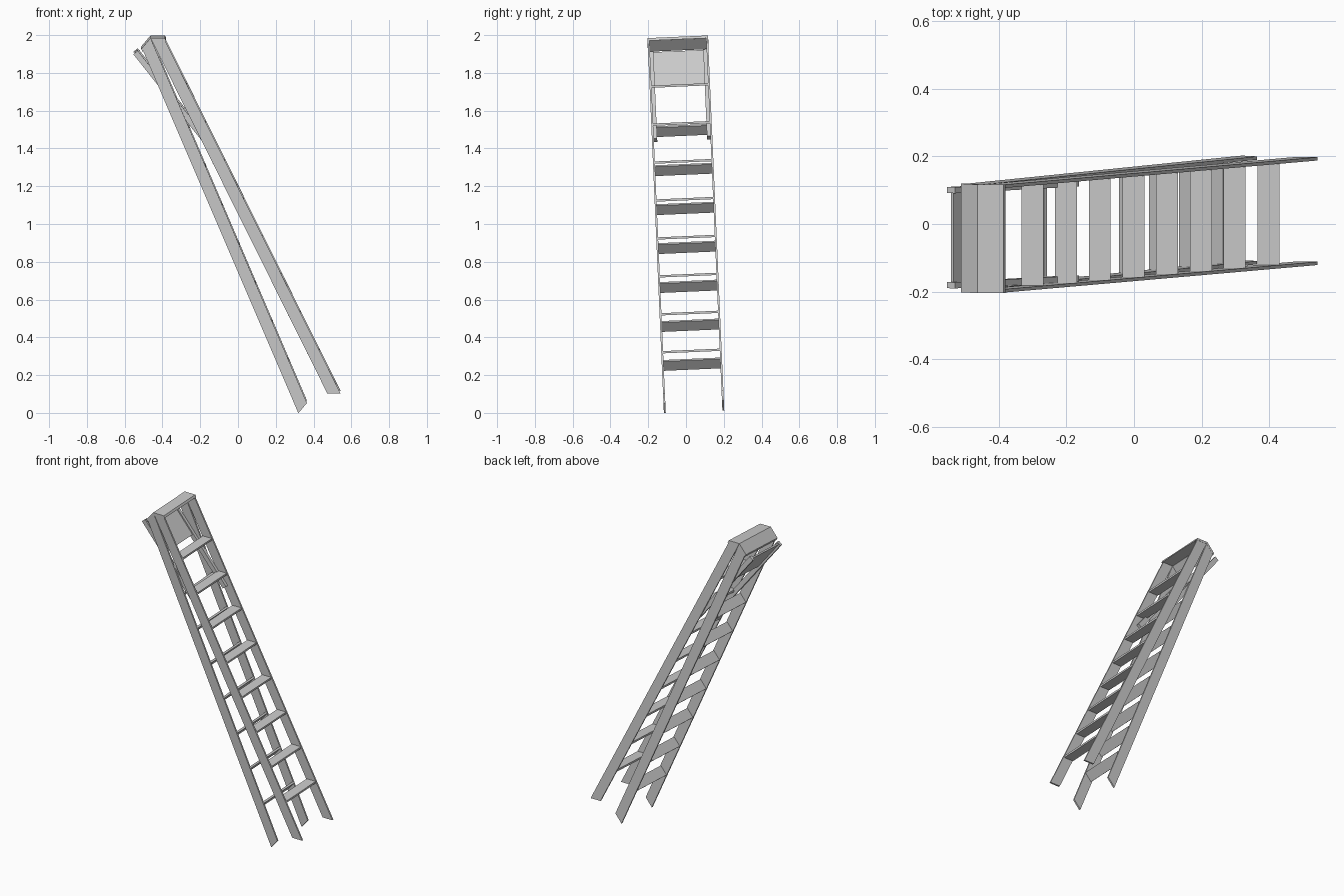
import bpy
import bmesh
import math
from mathutils import Matrix, Vector

cube = bpy.data.objects.get("Cube")
if cube:
    bpy.data.objects.remove(cube, do_unlink=True)

metal = bpy.data.materials.new("light_grey_metal")
metal.use_nodes = True
grey = (0.6, 0.6, 0.6, 1)
metal.diffuse_color = grey
metal.node_tree.nodes["Principled BSDF"].inputs["Base Color"].default_value = grey

HALF = 0.16        # half width of the ladder
RAIL = 0.01        # rail thickness
WIDE = 0.07        # rail depth along the foot
DEPTH = 1.884      # vertical length of a section
SLOPE = 0.497      # rail run per unit of drop
HINGE = Vector((-0.463, 0, 1.993))

# Whole ladder tips slightly sideways
LEAN = Matrix.Translation((0, 0.043, 0)) @ Matrix.Rotation(math.radians(2.5), 4, "X")
FRONT = Matrix.Translation(HINGE)
# Rear section mirrors the front one and is folded up against it
REAR = FRONT @ Matrix.Rotation(math.radians(-49.6), 4, "Y") @ Matrix.Scale(-1, 4, (1, 0, 0))


def slab(name, profile, y0, y1, frame):
    """Extrude an (x, z) profile from y0 to y1 in the given frame."""
    bm = bmesh.new()
    face = bm.faces.new([bm.verts.new((x, y0, z)) for x, z in profile])
    ext = bmesh.ops.extrude_face_region(bm, geom=[face])
    moved = [v for v in ext["geom"] if isinstance(v, bmesh.types.BMVert)]
    bmesh.ops.translate(bm, verts=moved, vec=(0, y1 - y0, 0))
    bm.transform(LEAN @ frame)
    bmesh.ops.recalc_face_normals(bm, faces=bm.faces)
    mesh = bpy.data.meshes.new(name)
    bm.to_mesh(mesh)
    bm.free()
    mesh.materials.append(metal)
    obj = bpy.data.objects.new(name, mesh)
    bpy.context.collection.objects.link(obj)


def slanted(top, bottom, x0, x1):
    """Parallelogram that follows the rail slope between two drops."""
    return [(x0 + SLOPE * top, -top), (x1 + SLOPE * top, -top),
            (x1 + SLOPE * bottom, -bottom), (x0 + SLOPE * bottom, -bottom)]


def box(x0, x1, z0, z1):
    return [(x0, z0), (x1, z0), (x1, z1), (x0, z1)]


# Two sections: rails, top cap and treads
for section, frame, first in (("front", FRONT, 0), ("rear", REAR, 1)):
    for side, s in (("left", 1), ("right", -1)):
        slab(f"{section}_{side}_rail", slanted(0, DEPTH, 0, WIDE),
             s * HALF, s * (HALF - RAIL), frame)
    slab(f"{section}_cap", slanted(0, 0.014, 0, WIDE + 0.006),
         -HALF - 0.001, HALF + 0.001, frame)
    for i in range(first, 8):
        drop = 0.252 + 0.201 * i
        mid = WIDE / 2 + SLOPE * drop
        slab(f"{section}_tread_{i + 1}",
             box(mid - 0.031, mid + 0.034, -drop - 0.012, -drop),
             -HALF + RAIL, HALF - RAIL, frame)

# Folded shelf on two bars, running down between the rails
SHELF = Matrix.Translation((-0.554, 0, 1.907)) @ Matrix.Rotation(math.radians(51.7), 4, "Y")
for side, s in (("left", 1), ("right", -1)):
    slab(f"shelf_{side}_bar", box(0, 0.592, 0, 0.03),
         s * (HALF - RAIL), s * (HALF - RAIL - 0.018), SHELF)
slab("shelf_plate", box(0.004, 0.23, 0.012, 0.022),
     -HALF + RAIL, HALF - RAIL, SHELF)
